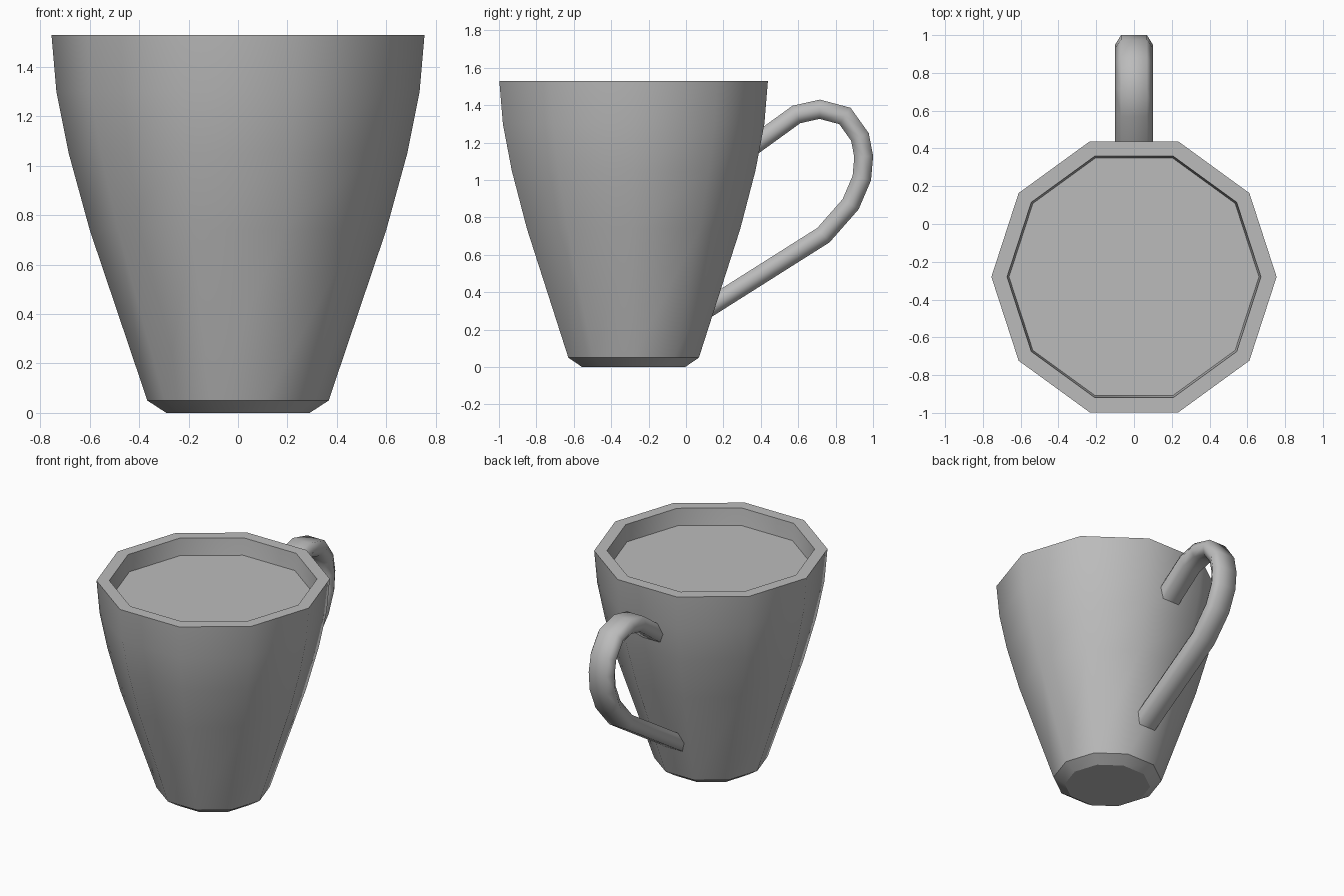
import bpy
import bmesh
import math
from mathutils import Vector

cube = bpy.data.objects.get("Cube")
if cube:
    bpy.data.objects.remove(cube)

SIDES = 10
CUP_Y = -0.28
WALL = 0.083


def make_material(name, value):
    mat = bpy.data.materials.new(name)
    mat.use_nodes = True
    color = (value, value, value, 1)
    mat.diffuse_color = color
    mat.node_tree.nodes["Principled BSDF"].inputs["Base Color"].default_value = color
    return mat


def loft(name, rings, mat, sharp=()):
    """Skin a list of point rings, cap both ends, keep listed rings crisp."""
    bm = bmesh.new()
    loops = [[bm.verts.new(p) for p in ring] for ring in rings]
    n = len(loops[0])
    for a, b in zip(loops, loops[1:]):
        for i in range(n):
            j = (i + 1) % n
            bm.faces.new((a[i], a[j], b[j], b[i])).smooth = True
    for cap in (loops[0][::-1], loops[-1]):
        bm.faces.new(cap)
    for k in sharp:
        for i in range(n):
            bm.edges.get((loops[k][i], loops[k][(i + 1) % n])).smooth = False
    bmesh.ops.recalc_face_normals(bm, faces=bm.faces)
    mesh = bpy.data.meshes.new(name)
    bm.to_mesh(mesh)
    bm.free()
    mesh.materials.append(mat)
    obj = bpy.data.objects.new(name, mesh)
    bpy.context.collection.objects.link(obj)
    return obj


def polygon(radius, z):
    step = math.tau / SIDES
    return [(radius * math.cos(i * step), CUP_Y + radius * math.sin(i * step), z)
            for i in range(SIDES)]


grey = make_material("grey ceramic", 0.5)

# Cup: outer profile up to the rim, then back down the inside
outer = [(0.29, 0), (0.367, 0.05), (0.60, 0.74), (0.685, 1.05), (0.735, 1.30), (0.755, 1.53)]
inner = [(r - WALL, z) for r, z in outer[:1:-1]] + [(0.30, 0.12)]
rim = len(outer) - 1
loft("cup", [polygon(r, z) for r, z in outer + inner], grey,
     sharp=(0, 1, rim, rim + 1, len(outer + inner) - 1))

# Drink: thin flat slab just below the rim
loft("drink", [polygon(0.655, 1.39), polygon(0.662, 1.41)], grey, sharp=(0, 1))

# Handle: flattened six-sided section swept along a path in the side plane
path = [Vector((0, y, z)) for y, z in (
    (0.33, 1.162), (0.59, 1.35), (0.715, 1.378), (0.85, 1.342), (0.93, 1.23), (0.95, 1.125),
    (0.94, 1.01), (0.88, 0.87), (0.735, 0.705), (0.08, 0.291))]
section = [(0.1, 0), (0.068, 0.05), (-0.068, 0.05), (-0.1, 0), (-0.068, -0.05), (0.068, -0.05)]
across = Vector((1, 0, 0))
rings = []
for i, p in enumerate(path):
    before = (p - path[max(i - 1, 0)]).normalized()
    after = (path[min(i + 1, len(path) - 1)] - p).normalized()
    tangent = (before + after).normalized()
    out = across.cross(tangent)
    # Widen the mitre so the thickness stays even round the bends
    stretch = 1 / tangent.dot(after if after.length else before)
    rings.append([p + across * x + out * (t * stretch) for x, t in section])
loft("handle", rings, grey, sharp=(0, len(rings) - 1))
